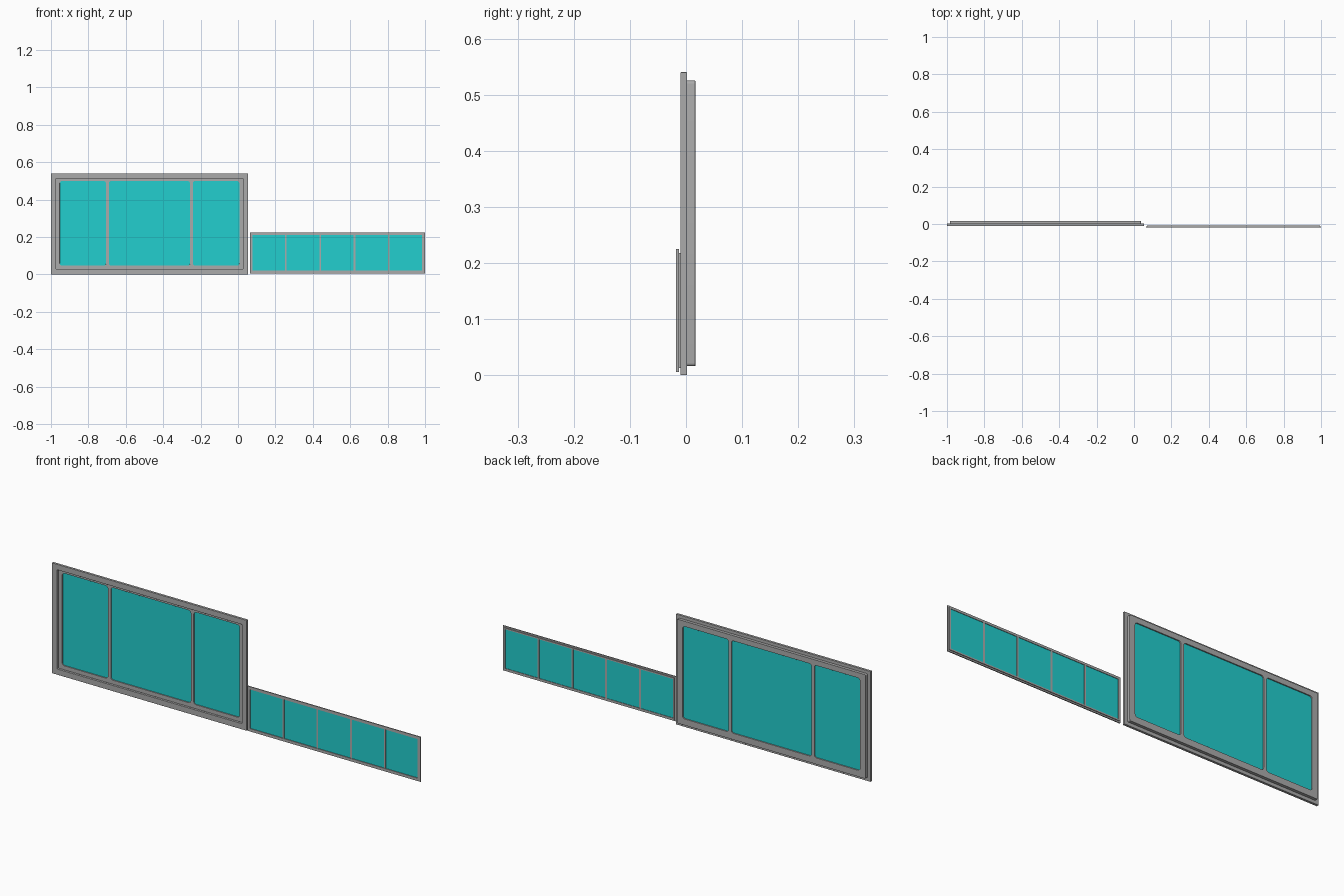
import bpy, bmesh, math

if "Cube" in bpy.data.objects:
    bpy.data.objects.remove(bpy.data.objects["Cube"])


def material(name, rgb):
    m = bpy.data.materials.new(name)
    m.diffuse_color = (*rgb, 1)
    m.use_nodes = True
    m.node_tree.nodes["Principled BSDF"].inputs["Base Color"].default_value = m.diffuse_color
    return m


GREY = material("frame grey", (0.41, 0.41, 0.41))
TEAL = material("glass teal", (0.016, 0.62, 0.62))


def outline(x0, x1, z0, z1, r):
    """Points of a rectangle with optionally rounded corners."""
    if r == 0:
        return [(x0, z0), (x1, z0), (x1, z1), (x0, z1)]
    pts = []
    corners = [(x1 - r, z1 - r), (x0 + r, z1 - r), (x0 + r, z0 + r), (x1 - r, z0 + r)]
    for q, (cx, cz) in enumerate(corners):
        for i in range(6):
            a = math.radians(90 * q + 18 * i)
            pts.append((cx + r * math.cos(a), cz + r * math.sin(a)))
    return pts


def plate(name, mat, y0, y1, outer, holes=(), r=0, hole_r=0, bevel=0):
    """Upright plate from y0 to y1 with rectangular holes."""
    bm = bmesh.new()
    loops = [outline(*outer, r)] + [outline(*h, hole_r) for h in holes]
    edges = []
    for pts in loops:
        vs = [bm.verts.new((x, y0, z)) for x, z in pts]
        edges += [bm.edges.new((vs[i - 1], vs[i])) for i in range(len(vs))]
    bmesh.ops.triangle_fill(bm, use_beauty=True, edges=edges)
    ext = bmesh.ops.extrude_face_region(bm, geom=bm.faces[:], use_keep_orig=True)
    moved = [g for g in ext["geom"] if isinstance(g, bmesh.types.BMVert)]
    bmesh.ops.translate(bm, verts=moved, vec=(0, y1 - y0, 0))
    bmesh.ops.recalc_face_normals(bm, faces=bm.faces[:])
    me = bpy.data.meshes.new(name)
    bm.to_mesh(me)
    bm.free()
    me.materials.append(mat)
    ob = bpy.data.objects.new(name, me)
    bpy.context.collection.objects.link(ob)
    if bevel:
        b = ob.modifiers.new("rounded edges", "BEVEL")
        b.width, b.segments = bevel, 3
        b.limit_method, b.angle_limit = "ANGLE", math.radians(50)
    bpy.ops.object.select_all(action="DESELECT")
    ob.select_set(True)
    bpy.context.view_layer.objects.active = ob
    bpy.ops.object.shade_smooth_by_angle(angle=math.radians(35))
    return ob


# Large window: outer frame, rounded rear sash, three panes
plate("large_outer_frame", GREY, -0.010, 0.002, (-1.0, 0.053, 0, 0.54),
      [(-0.973, 0.027, 0.028, 0.513)], bevel=0.001)
panes = [(-0.953, -0.706), (-0.690, -0.257), (-0.241, 0.007)]
plate("large_sash", GREY, 0.002, 0.0165, (-0.984, 0.037, 0.016, 0.525),
      [(a, b, 0.047, 0.499) for a, b in panes], r=0.006, hole_r=0.012, bevel=0.004)
for i, (a, b) in enumerate(panes):
    plate(f"large_glass_{i + 1}", TEAL, 0.007, 0.011, (a - 0.004, b + 0.004, 0.043, 0.503))

# Small window: front frame, slimmer rear frame with bars, five panes
X0, X1, Z0, Z1, BAR = 0.077, 0.985, 0.020, 0.211, 0.009
plate("small_front_frame", GREY, -0.0175, -0.0125, (0.064, 1.0, 0.006, 0.225),
      [(X0, X1, Z0, Z1)])
step = (X1 - X0 + BAR) / 5
bays = [(X0 + i * step, X0 + (i + 1) * step - BAR) for i in range(5)]
plate("small_rear_frame", GREY, -0.0125, -0.009, (0.070, 0.994, 0.013, 0.218),
      [(X0, X1, Z0, Z1)])
for i in range(4):
    plate(f"small_bar_{i + 1}", GREY, -0.0160, -0.0095,
          (bays[i][1], bays[i + 1][0], Z0, Z1))
for i, (a, b) in enumerate(bays):
    plate(f"small_glass_{i + 1}", TEAL, -0.0140, -0.0115, (a, b, Z0, Z1))
